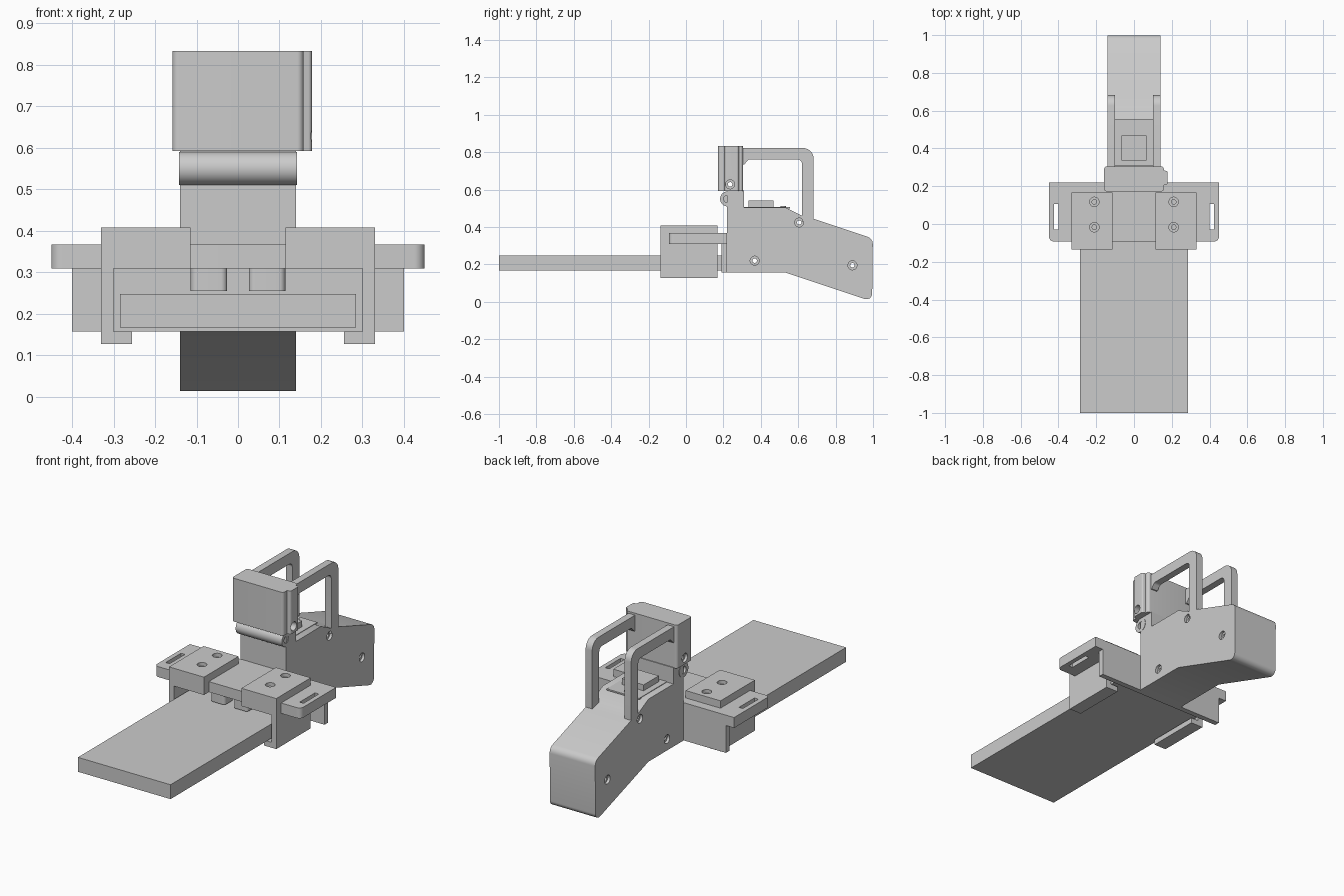
import bpy, bmesh
from math import pi, sin, cos
from mathutils import Matrix, Vector

if "Cube" in bpy.data.objects:
    bpy.data.objects.remove(bpy.data.objects["Cube"])


def finish(name, bm):
    bmesh.ops.recalc_face_normals(bm, faces=bm.faces[:])
    me = bpy.data.meshes.new(name)
    bm.to_mesh(me)
    bm.free()
    ob = bpy.data.objects.new(name, me)
    bpy.context.collection.objects.link(ob)
    return ob


def smooth(ob):
    bpy.ops.object.select_all(action='DESELECT')
    bpy.context.view_layer.objects.active = ob
    ob.select_set(True)
    bpy.ops.object.shade_smooth_by_angle(angle=0.5)


def rounded(points):
    """Points are (a, b) or (a, b, corner radius); returns the rounded outline."""
    out = []
    n = len(points)
    for i, p in enumerate(points):
        c = Vector(p[:2])
        if len(p) == 2:
            out.append(c)
            continue
        u = (Vector(points[i - 1][:2]) - c).normalized()
        v = (Vector(points[(i + 1) % n][:2]) - c).normalized()
        half = u.angle(v) / 2
        d = p[2] / math_tan(half)
        centre = c + (u + v).normalized() * (p[2] / sin(half))
        s, e = c + u * d - centre, c + v * d - centre
        for k in range(7):
            t = k / 6
            out.append(centre + (s * (1 - t) + e * t).normalized() * p[2])
    return out


def math_tan(a):
    return sin(a) / cos(a)


def prism(name, points, lo, hi, axis='X'):
    """Extrude an outline: (y, z) along X or (x, y) along Z."""
    bm = bmesh.new()
    put = (lambda p, h: (h, p.x, p.y)) if axis == 'X' else (lambda p, h: (p.x, p.y, h))
    outline = rounded(points)
    a = [bm.verts.new(put(p, lo)) for p in outline]
    b = [bm.verts.new(put(p, hi)) for p in outline]
    bm.faces.new(a)
    bm.faces.new(b[::-1])
    for i in range(len(a)):
        j = (i + 1) % len(a)
        bm.faces.new((a[i], a[j], b[j], b[i]))
    ob = finish(name, bm)
    smooth(ob)
    return ob


def box(name, x0, x1, y0, y1, z0, z1):
    return prism(name, [(x0, y0), (x1, y0), (x1, y1), (x0, y1)], z0, z1, 'Z')


def cyl(name, centre, r, depth, axis='Z', r2=None):
    bm = bmesh.new()
    rot = Matrix.Rotation(pi / 2, 4, 'Y') if axis == 'X' else Matrix()
    bmesh.ops.create_cone(bm, cap_ends=True, segments=32, radius1=r,
                          radius2=r if r2 is None else r2, depth=depth,
                          matrix=Matrix.Translation(centre) @ rot)
    ob = finish(name, bm)
    smooth(ob)
    return ob


def cut(ob, cutters):
    for c in cutters:
        m = ob.modifiers.new("cut", 'BOOLEAN')
        m.operation, m.solver, m.object = 'DIFFERENCE', 'EXACT', c
        bpy.context.view_layer.objects.active = ob
        bpy.ops.object.modifier_apply(modifier=m.name)
        bpy.data.objects.remove(c)
    smooth(ob)


def side_holes(spots, half):
    """Through holes along X with a wider recess on both sides."""
    out = []
    for y, z in spots:
        out.append(cyl("cutter", (0, y, z), 0.012, 1, 'X'))
        out += [cyl("cutter", (s * half, y, z), 0.024, 0.03, 'X') for s in (-1, 1)]
    return out


# Long rail board
box("rail_board", -0.285, 0.285, -1, 0.19, 0.167, 0.247)

# Cross plate with slotted ears
plate = prism("cross_plate", [(-0.45, -0.092, 0.025), (0.45, -0.092, 0.025),
                              (0.45, 0.22), (-0.45, 0.22)], 0.309, 0.367, 'Z')
cut(plate, [box("cutter", s * 0.412 - 0.012, s * 0.412 + 0.012, -0.03, 0.105, 0.2, 0.5)
            for s in (-1, 1)])
box("back_plate", -0.40, 0.40, 0.19, 0.22, 0.157, 0.31)

for s, side in ((-1, "left"), (1, "right")):
    # Clamp bracket: cap, leg and foot lip
    def span(a, b):
        return sorted((s * a, s * b))
    cap = box("clamp_cap_" + side, *span(0.115, 0.33), -0.135, 0.168, 0.309, 0.408)
    cut(cap, [c for y in (-0.017, 0.117) for c in (
        cyl("cutter", (s * 0.21, y, 0.35), 0.012, 0.3),
        cyl("cutter", (s * 0.21, y, 0.408), 0.025, 0.04))])
    box("clamp_leg_" + side, *span(0.30, 0.33), -0.135, 0.168, 0.127, 0.31)
    box("clamp_foot_" + side, *span(0.255, 0.30), -0.135, 0.168, 0.127, 0.157)
    # Small stop under the cross plate
    x = s * 0.07
    prism("stop_" + side, [(x - 0.044, -0.08, 0.015), (x + 0.044, -0.08, 0.015),
                           (x + 0.044, 0.0, 0.015), (x - 0.044, 0.0, 0.015)], 0.255, 0.31, 'Z')

    # Handle arm
    prism("handle_arm_" + side, [
        (0.30, 0.822), (0.682, 0.822, 0.055), (0.682, 0.43), (0.62, 0.43),
        (0.62, 0.762, 0.025), (0.335, 0.762, 0.02), (0.312, 0.735), (0.30, 0.735)],
        *span(0.10, 0.14))

# Main body
body = prism("main_body", [
    (0.22, 0.157), (0.53, 0.157), (0.995, 0.002, 0.03), (0.999, 0.338, 0.04),
    (0.68, 0.445), (0.62, 0.46), (0.53, 0.505), (0.31, 0.505), (0.31, 0.595),
    (0.22, 0.595)], -0.14, 0.14)
cut(body, side_holes([(0.367, 0.22), (0.89, 0.195), (0.605, 0.424)], 0.14))

# Hinge barrel
hinge = cyl("hinge_barrel", (0, 0.222, 0.55), 0.04, 0.284, 'X')
cut(hinge, [cyl("cutter", (s * 0.142, 0.222, 0.55), 0.02, 0.06, 'X') for s in (-1, 1)])

# Top deck, button block and pin
box("top_deck", -0.10, 0.10, 0.31, 0.555, 0.50, 0.508)
box("button_block", -0.067, 0.067, 0.335, 0.468, 0.50, 0.541)
cyl("deck_pin", (0, 0.52, 0.508), 0.014, 0.008)

# Front head
head = prism("head_block", [(-0.158, 0.172, 0.015), (0.158, 0.172, 0.015),
                            (0.158, 0.305, 0.015), (-0.158, 0.305, 0.015)], 0.592, 0.833, 'Z')
cut(head, side_holes([(0.236, 0.628)], 0.158))
rail = prism("head_side_rail", [(0.15, 0.205), (0.178, 0.21, 0.01), (0.178, 0.28, 0.01), (0.15, 0.285)],
             0.592, 0.833, 'Z')
cut(rail, [cyl("cutter", (0.17, 0.236, 0.628), 0.024, 0.1, 'X')])
